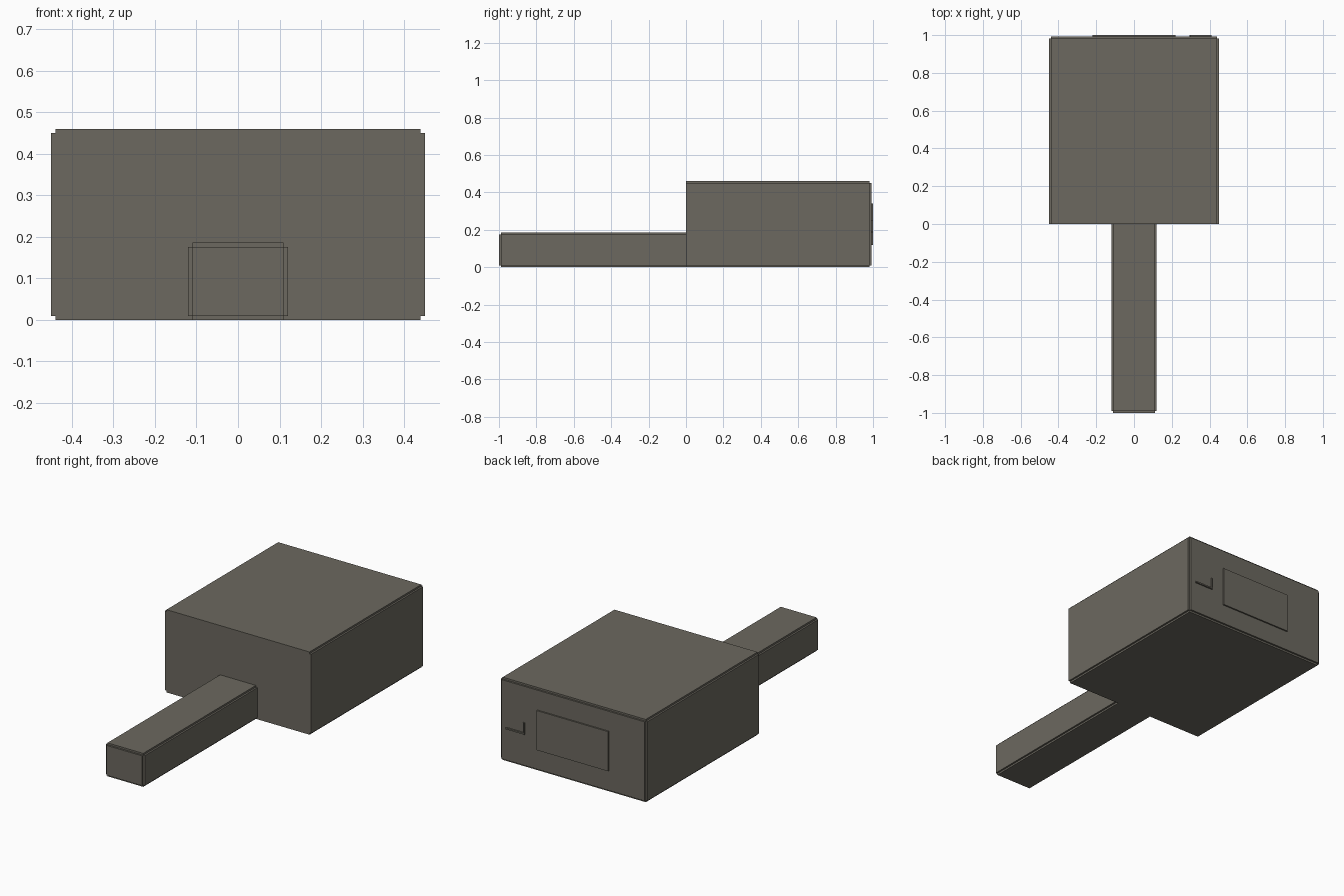
import bpy
import bmesh
from mathutils import Vector

if "Cube" in bpy.data.objects:
    bpy.data.objects.remove(bpy.data.objects["Cube"], do_unlink=True)

PANEL = 0.01

# Single warm grey finish
grey = bpy.data.materials.new("warm grey")
grey.use_nodes = True
colour = (0.15, 0.14, 0.115, 1)
grey.diffuse_color = colour
grey.node_tree.nodes["Principled BSDF"].inputs["Base Color"].default_value = colour


def box(name, low, high):
    """Flat-faced box between two opposite corners."""
    low, high = Vector(low), Vector(high)
    bm = bmesh.new()
    bmesh.ops.create_cube(bm, size=1)
    bmesh.ops.scale(bm, vec=high - low, verts=bm.verts)
    bmesh.ops.translate(bm, vec=(low + high) / 2, verts=bm.verts)
    mesh = bpy.data.meshes.new(name)
    bm.to_mesh(mesh)
    bm.free()
    mesh.materials.append(grey)
    obj = bpy.data.objects.new(name, mesh)
    bpy.context.collection.objects.link(obj)
    return obj


def panelled_box(name, low, high, end):
    """Core box with a thin panel on each long side and on one end."""
    box(name + "_core", low, high)
    sides = {"right": (0, -1), "left": (0, 1), "bottom": (2, -1), "top": (2, 1)}
    sides["front" if end < 0 else "back"] = (1, end)
    for side, (axis, sign) in sides.items():
        a, b = list(low), list(high)
        if sign > 0:
            a[axis], b[axis] = high[axis], high[axis] + PANEL
        else:
            a[axis], b[axis] = low[axis] - PANEL, low[axis]
        box(f"{name}_{side}_panel", a, b)


# Main block and the long narrow arm at its front
panelled_box("body", (-0.44, 0, PANEL), (0.44, 0.982, 0.45), 1)
panelled_box("arm", (-0.11, -0.99, PANEL), (0.11, 0, 0.176), -1)

# Raised details on the back
box("back_plate", (-0.22, 0.992, 0.12), (0.22, 1.0, 0.34))
box("latch_bar", (0.30, 0.992, 0.185), (0.41, 1.0, 0.193))
box("latch_post", (0.295, 0.992, 0.185), (0.303, 1.0, 0.25))
